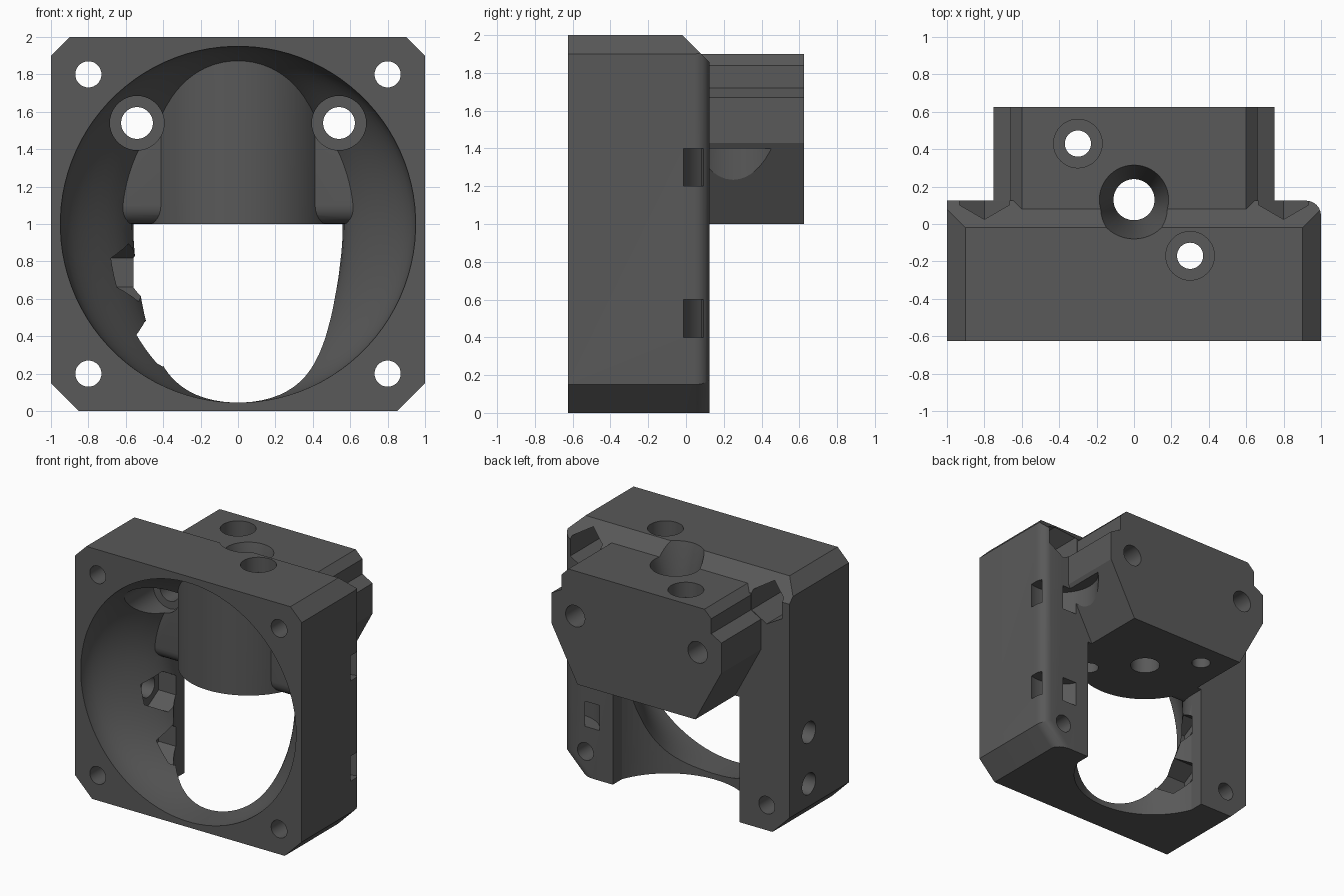
import bpy, bmesh
from math import sin, cos, pi, asin

if "Cube" in bpy.data.objects:
    bpy.data.objects.remove(bpy.data.objects["Cube"])


def place(axis, u, v, t):
    """Map a profile point (u, v) at depth t onto world axes."""
    return {'X': (t, u, v), 'Y': (u, t, v), 'Z': (u, v, t)}[axis]


def loft(name, axis, sections):
    """Skin a list of (outline, depth) sections into a closed solid."""
    bm = bmesh.new()
    rings = [[bm.verts.new(place(axis, u, v, t)) for u, v in pts] for pts, t in sections]
    n = len(rings[0])
    for a, b in zip(rings, rings[1:]):
        for i in range(n):
            j = (i + 1) % n
            bm.faces.new((a[i], a[j], b[j], b[i]))
    bm.faces.new(rings[0][::-1])
    bm.faces.new(rings[-1])
    bmesh.ops.recalc_face_normals(bm, faces=bm.faces)
    me = bpy.data.meshes.new(name)
    bm.to_mesh(me)
    bm.free()
    ob = bpy.data.objects.new(name, me)
    bpy.context.collection.objects.link(ob)
    return ob


def prism(name, axis, pts, lo, hi):
    return loft(name, axis, [(pts, lo), (pts, hi)])


def circle(cu, cv, r, n=48, start=0.0):
    return [(cu + r * cos(start + 2 * pi * i / n), cv + r * sin(start + 2 * pi * i / n)) for i in range(n)]


def rect(u0, v0, u1, v1):
    return [(u0, v0), (u1, v0), (u1, v1), (u0, v1)]


def arc_front(r, c, half, back, n=32):
    """Plan outline: cylinder-shaped front, straight sides and back."""
    a = asin(half / r)
    pts = [(r * sin(-a + 2 * a * i / n), c - r * cos(-a + 2 * a * i / n)) for i in range(n + 1)]
    return pts + [(half, back), (-half, back)]


def duct_section(s, n=96):
    """Round opening (s=0) narrowing to a tall oval (s=1) with a lowered roof."""
    pts = []
    for i in range(n):
        a = 2 * pi * (i + .5) / n
        up = .95 - .22 * s if sin(a) > 0 else .955
        pts.append(((.95 - .39 * s) * cos(a), 1 + up * sin(a)))
    return pts


def bevel(ob, test, width, segs=6):
    bm = bmesh.new()
    bm.from_mesh(ob.data)
    edges = [e for e in bm.edges if test(e.verts[0].co, e.verts[1].co)]
    bmesh.ops.bevel(bm, geom=edges, offset=width, segments=segs, profile=0.5, affect='EDGES')
    bm.to_mesh(ob.data)
    bm.free()


def combine(target, tool, op):
    m = target.modifiers.new(op, 'BOOLEAN')
    m.operation, m.solver, m.object = op, 'EXACT', tool
    bpy.context.view_layer.objects.active = target
    bpy.ops.object.modifier_apply(modifier=m.name)
    bpy.data.objects.remove(tool)


def cut(tool):
    combine(body, tool, 'DIFFERENCE')


def add(tool):
    combine(body, tool, 'UNION')


# main housing with chamfered corners and one rounded back edge
outline = [(-.85, 0), (.85, 0), (1, .15), (1, 1.9), (.9, 2), (-.9, 2), (-1, 1.9), (-1, .15)]
body = prism("fan_mount_housing", 'Y', outline, -.625, .125)
bevel(body, lambda a, b: min(a.y, b.y) > .1 and min(a.x, b.x) > .8 and min(a.z, b.z) < 1.0, .08)
cut(prism("top_back_chamfer", 'X', [(-.02, 2), (.13, 1.85), (.3, 1.85), (.3, 2.2), (-.02, 2.2)], -1.2, 1.2))

# air duct narrowing smoothly from the round fan opening, and the open slot at the back
steps = [i / 12 for i in range(13)]
duct = [(duct_section(0), -.7)] + [(duct_section(t * t * (3 - 2 * t)), -.62 + .6 * t) for t in steps]
duct.append((duct_section(1), .02))
cut(loft("duct_cutter", 'Y', duct))
cut(prism("slot_cutter", 'Z', arc_front(.6, .23, .558, .4), -.1, 1.0))

# rear mounting block
half = [(.52, 1.0), (.75, 1.43), (.75, 1.67), (.66, 1.72), (.66, 1.84), (.6, 1.9)]
add(prism("rear_block", 'Y', half + [(-x, z) for x, z in reversed(half)], .05, .625))

# central column and rounded screw lumps inside the duct
add(prism("column", 'Z', arc_front(.51, .13, .46, .07), 1.0, 1.89))
for s in (-1, 1):
    x0, x1 = sorted((s * .2, s * .71))
    lump = prism("screw_lump", 'Y', rect(x0, 1.0, x1, 1.73), -.17, .08)
    bevel(lump, lambda a, b: max(a.y, b.y) < -.1 or (abs(a.y - b.y) > .1 and a.z > 1.5), .1)
    add(lump)

# front corner screw holes, with deep hex recesses at the upper back
for x in (-.8, .8):
    for z in (.2, 1.8):
        cut(prism("corner_hole", 'Y', circle(x, z, .07, 32), -.8, .8))
    cut(prism("hex_recess", 'Y', circle(x, 1.8, .155, 6, pi / 2), -.25, .3))

# block screw holes with counterbores opening into the duct
for x in (-.54, .54):
    cut(loft("block_hole", 'Y', [(circle(x, 1.54, r, 40), y) for r, y in
                                 ((.145, -.5), (.145, -.09), (.085, -.09), (.085, .8))]))

# vertical holes: countersunk centre and two counterbored screws
cut(loft("centre_hole", 'Z', [(circle(0, .13, r), z) for r, z in
                              ((.11, .8), (.11, 1.6), (.21, 2.0), (.21, 2.2))]))
for x, y, top in ((-.3, .43, 1.9), (.3, -.17, 2.0)):
    cut(loft("vertical_hole", 'Z', [(circle(x, y, r, 40), z) for r, z in
                                    ((.07, .8), (.07, top - .12), (.13, top - .12), (.13, 2.2))]))

# cable tie channels curving round the back right edge
for z in (.4, 1.2):
    ring = prism("tie_channel", 'Z', circle(.92, .25, .275), z, z + .2)
    combine(ring, prism("tie_core", 'Z', circle(.92, .25, .17), z - .1, z + .3), 'DIFFERENCE')
    cut(ring)

# left side screw holes with hex nut pockets in the duct wall
for z in (.74, .33):
    cut(prism("side_hole", 'X', circle(-.12, z, .085, 32), -1.2, -.5))
    cut(prism("nut_pocket", 'X', circle(-.12, z, .155, 6, pi / 2), -.71, -.4))

# dark grey finish; smooth the curved walls, keep the machined edges crisp
mat = bpy.data.materials.new("dark_grey")
mat.diffuse_color = (.1, .1, .1, 1)
mat.use_nodes = True
mat.node_tree.nodes["Principled BSDF"].inputs["Base Color"].default_value = mat.diffuse_color
body.data.materials.clear()
body.data.materials.append(mat)
bpy.ops.object.select_all(action='DESELECT')
body.select_set(True)
bpy.context.view_layer.objects.active = body
bpy.ops.object.shade_smooth_by_angle(angle=pi / 9)
